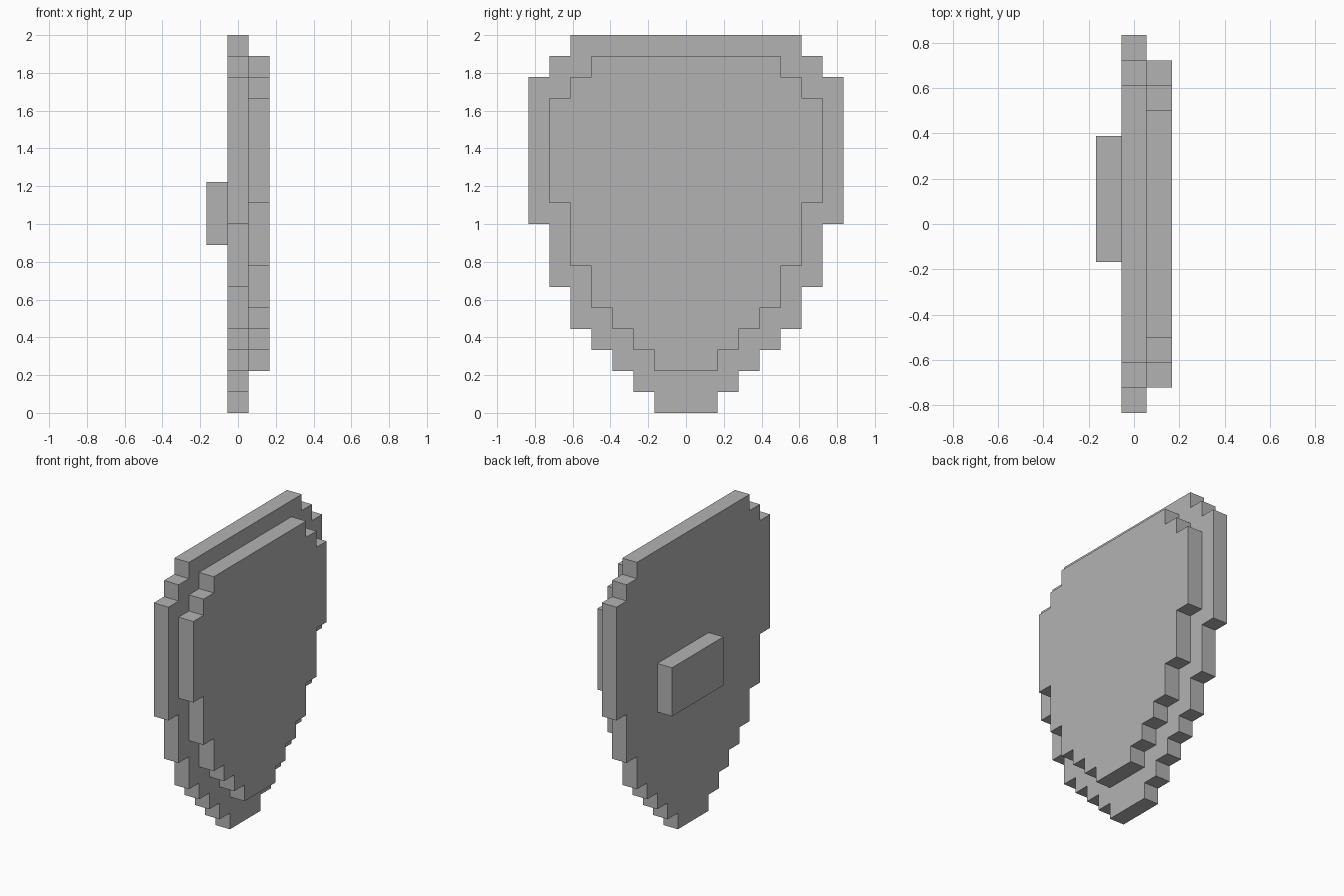
import bpy
import bmesh

cube = bpy.data.objects.get("Cube")
if cube:
    bpy.data.objects.remove(cube, do_unlink=True)

U = 1 / 9  # one block step

grey = bpy.data.materials.new("plain grey")
grey.use_nodes = True
colour = (0.45, 0.45, 0.45, 1)
grey.diffuse_color = colour
grey.node_tree.nodes["Principled BSDF"].inputs["Base Color"].default_value = colour


def slab(name, outline, x0, x1):
    """Extrude a (y, z) outline, given in block steps, from x0 to x1."""
    bm = bmesh.new()
    face = bm.faces.new([bm.verts.new((x0 * U, y * U, z * U)) for y, z in outline])
    moved = bmesh.ops.extrude_face_region(bm, geom=[face])["geom"]
    verts = [v for v in moved if isinstance(v, bmesh.types.BMVert)]
    bmesh.ops.translate(bm, verts=verts, vec=((x1 - x0) * U, 0, 0))
    bmesh.ops.recalc_face_normals(bm, faces=bm.faces)
    mesh = bpy.data.meshes.new(name)
    bm.to_mesh(mesh)
    bm.free()
    mesh.materials.append(grey)
    obj = bpy.data.objects.new(name, mesh)
    bpy.context.collection.objects.link(obj)
    return obj


def stepped_outline(rows, top):
    """Mirror rows of (half width, bottom height) into a stepped outline."""
    heights = [z for _, z in rows] + [top]
    side = []
    for (half, z), z_next in zip(rows, heights[1:]):
        side += [(half, z), (half, z_next)]
    return side + [(-y, z) for y, z in reversed(side)]


# Shield body: wide stepped plate
body_rows = [(1.5, 0), (2.5, 1), (3.5, 2), (4.5, 3), (5.5, 4),
             (6.5, 6), (7.5, 9), (6.5, 16), (5.5, 17)]
slab("shield_body", stepped_outline(body_rows, 18), -0.5, 0.5)

# Raised panel on the outer face
panel_rows = [(1.5, 2), (2.5, 3), (3.5, 4), (4.5, 5), (5.5, 7),
              (6.5, 10), (5.5, 15), (4.5, 16)]
slab("raised_panel", stepped_outline(panel_rows, 17), 0.5, 1.5)

# Grip block on the inner face, set off centre
slab("grip", [(-1.5, 8), (3.5, 8), (3.5, 11), (-1.5, 11)], -1.5, -0.5)
